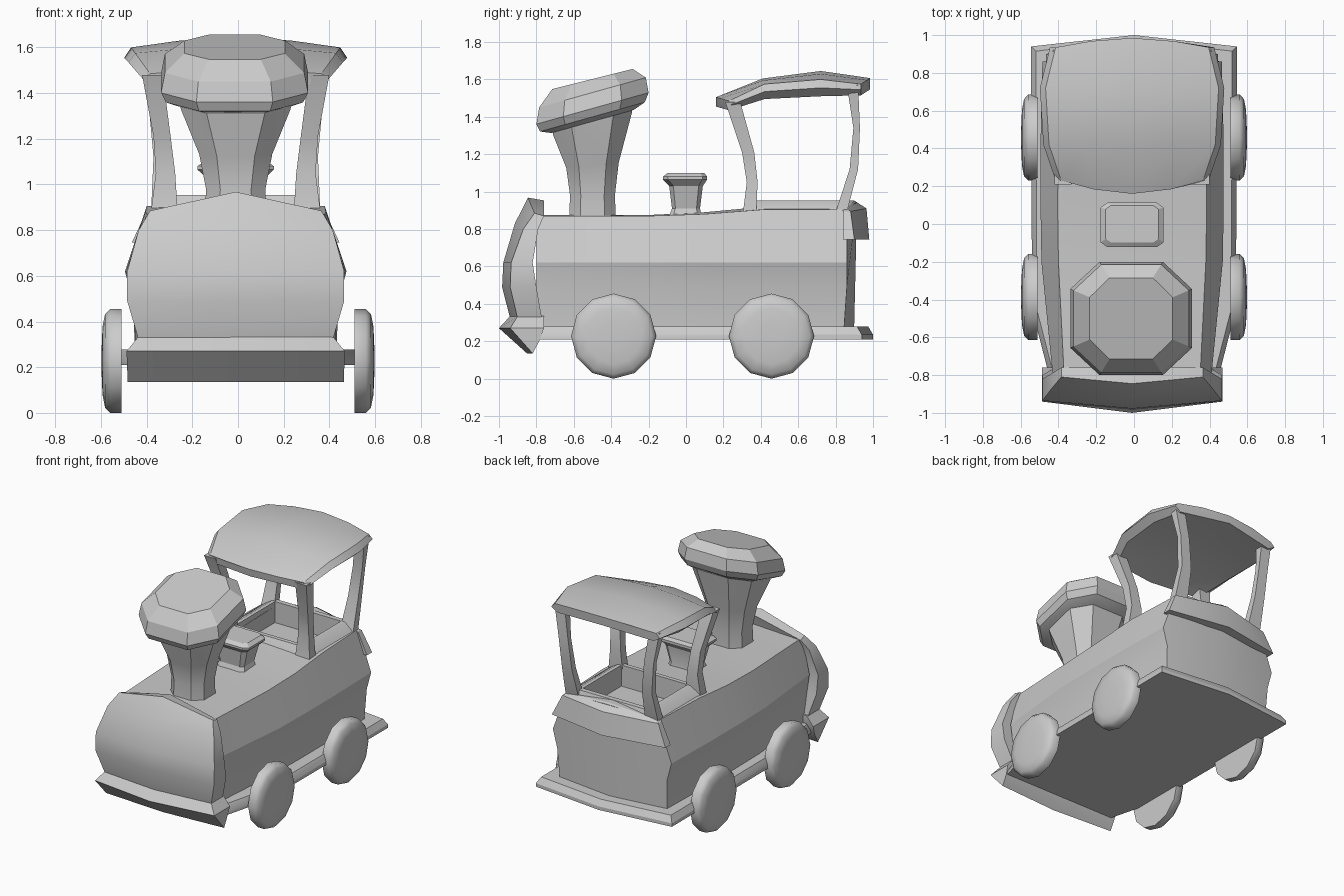
import bpy, bmesh, math

if "Cube" in bpy.data.objects:
    bpy.data.objects.remove(bpy.data.objects["Cube"])


def loft(name, rings, dx=-0.01, angle=30):
    """Skin matching rings of points; both ends are capped in two halves."""
    bm = bmesh.new()
    rows = [[bm.verts.new((x + dx, y, z)) for x, y, z in r] for r in rings]
    n = len(rings[0])
    h = n // 2
    for a, b in zip(rows, rows[1:]):
        for i in range(n):
            j = (i + 1) % n
            bm.faces.new((a[i], a[j], b[j], b[i]))
    for r in (rows[0], rows[-1]):
        bm.faces.new(r[:h + 1])
        bm.faces.new(r[h:] + r[:1])
    bmesh.ops.recalc_face_normals(bm, faces=bm.faces)
    me = bpy.data.meshes.new(name)
    bm.to_mesh(me)
    bm.free()
    ob = bpy.data.objects.new(name, me)
    bpy.context.collection.objects.link(ob)
    bpy.ops.object.select_all(action='DESELECT')
    ob.select_set(True)
    bpy.context.view_layer.objects.active = ob
    bpy.ops.object.shade_smooth_by_angle(angle=math.radians(angle))
    return ob


def sym(half):
    """Mirror a half outline that runs from centre line to centre line."""
    return half + [(-x, y, z) for x, y, z in reversed(half[1:-1])]


def plate(w, yb, ye, yc, z, zc=None, zb=None):
    """Level of a plate bowed outward at the middle."""
    zc = z if zc is None else zc
    zb = z if zb is None else zb
    return sym([(0, yc, zc), (w, ye, z), (w, yb, zb), (0, yb, zb + zc - z)])


def octo(rx, ry, cy, z, slope=0.0, k=0.52):
    pts = [(k, 1), (1, k), (1, -k), (k, -1), (-k, -1), (-1, -k), (-1, k), (-k, 1)]
    return [(rx * a, cy + ry * b, z + slope * ry * b) for a, b in pts]


def box(x0, x1, y0, y1, z):
    return [(x0, y0, z), (x1, y0, z), (x1, y1, z), (x0, y1, z)]


# boiler body, bowed at the rear
sections = [(-0.80, 0, .36, .42, .40, .87, .875), (-0.2, 0, .39, .48, .445, .87, .875),
            (0.1, 0, .395, .485, .45, .88, .89), (0.42, 0, .39, .485, .45, .905, .92),
            (0.86, .055, .37, .475, .44, .905, .945)]
body = loft("boiler_body", [sym([
    (0, y + b, zc), (wt, y, ze), (wm, y, .62), (wl, y, .49), (wl - .01, y - .3 * b, .25),
    (0, y + .7 * b, .25)]) for y, b, wt, wm, wl, ze, zc in sections], angle=25)

# cab sill and recessed cab floor
sill = loft("cab_sill", [box(-.375, .375, .31, .87, .89), box(-.36, .36, .32, .865, .91),
                         box(-.29, .29, .345, .85, .953)])
cutter = loft("cab_cutter", [box(-.265, .265, .375, .815, .80), box(-.265, .265, .375, .815, 1.1)])
cutter.hide_render = True
cutter.hide_viewport = True
for ob in (body, sill):
    m = ob.modifiers.new("cab_recess", 'BOOLEAN')
    m.operation = 'DIFFERENCE'
    m.solver = 'EXACT'
    m.object = cutter

# rear trim
loft("rear_trim", [plate(.455, .84, .90, .98, .745), plate(.385, .84, .88, .965, .895, .91),
                   plate(.36, .83, .86, .90, .91, .952)])

# front plate and bumper
loft("front_plate", [plate(.425, -.77, -.90, -.94, .32), plate(.475, -.80, -.94, -.983, .49),
                     plate(.475, -.82, -.935, -.977, .62), plate(.425, -.79, -.87, -.915, .80, .83),
                     plate(.375, -.76, -.81, -.845, .885, .968, .87)])
loft("bumper", [plate(.473, -.78, -.82, -.85, .135, zb=.21), plate(.478, -.76, -.94, -1.0, .27),
                plate(.425, -.76, -.90, -.94, .335)])

# base plate
loft("base_plate", [sym([(0, -.82, z), (.45 - d, -.80, z), (.54 - d, -.45, z),
                         (.545 - d, .94 - d, z), (0, 1.0 - d, z)])
                    for z, d in ((.21, 0), (.235, 0), (.278, .025))], dx=0)

# funnel with a tilted octagonal head
loft("funnel_neck", [octo(.135, .125, -.5, .85), octo(.13, .12, -.5, .98),
                     octo(.16, .14, -.5, 1.14, .1), octo(.24, .21, -.5, 1.36, .28),
                     octo(.25, .22, -.5, 1.42, .28)], dx=-.01, angle=35)
loft("funnel_head", [octo(.25, .22, -.5, 1.375, .28), octo(.30, .28, -.5, 1.40, .28),
                     octo(.322, .30, -.5, 1.445, .28), octo(.305, .285, -.5, 1.53, .28),
                     octo(.22, .215, -.5, 1.602, .25)], dx=-.015, angle=25)

# small dome
loft("steam_dome", [octo(.115, .09, -.005, .86, k=.75), octo(.10, .075, 0, .91, k=.75),
                    octo(.13, .09, 0, 1.03, k=.75), octo(.167, .118, -.005, 1.065, k=.78),
                    octo(.167, .118, -.005, 1.08, k=.78), octo(.14, .098, 0, 1.10, k=.8)], angle=25)

# cab posts
front = [(.89, .37, .255, .305, .375), (1.05, .35, .265, .325, .383),
         (1.21, .36, .285, .30, .365), (1.48, .41, .32, .21, .29)]
rear = [(.89, .37, .265, .80, .86), (1.12, .36, .28, .875, .92),
        (1.34, .38, .305, .895, .93), (1.57, .42, .34, .86, .92)]
for s, side in ((1, "right"), (-1, "left")):
    for end, levels in (("front", front), ("rear", rear)):
        loft(f"{end}_post_{side}", [box(s * xi, s * xo, y0, y1, z) for z, xo, xi, y0, y1 in levels])

# crowned roof
roof = [(.23, .16, .405, 1.485, 1.505, .05), (.42, .41, .47, 1.575, 1.605, .08),
        (.72, .72, .488, 1.60, 1.645, .09), (.935, .985, .435, 1.575, 1.607, .06)]
loft("cab_roof", [sym([
    (0, yc, zc), (w * .5, (ye + 2 * yc) / 3, (ze + 2 * zc) / 3), (w - .03, ye, ze),
    (w, ye, ze - t * .5), (w - .05, ye, ze - t), (0, yc, zc - t)])
    for ye, yc, w, ze, zc, t in roof], angle=28)

# wheels
for s, side in ((1, "right"), (-1, "left")):
    for end, cy in (("front", -.387), ("rear", .457)):
        loft(f"{end}_wheel_{side}", [
            [(s * x, cy + r * math.sin(i * math.pi / 6), .2275 + r * math.cos(i * math.pi / 6))
             for i in range(12)]
            for x, r in ((.51, .2275), (.56, .2275), (.582, .205), (.593, .15), (.597, .06))],
            dx=0, angle=50)
